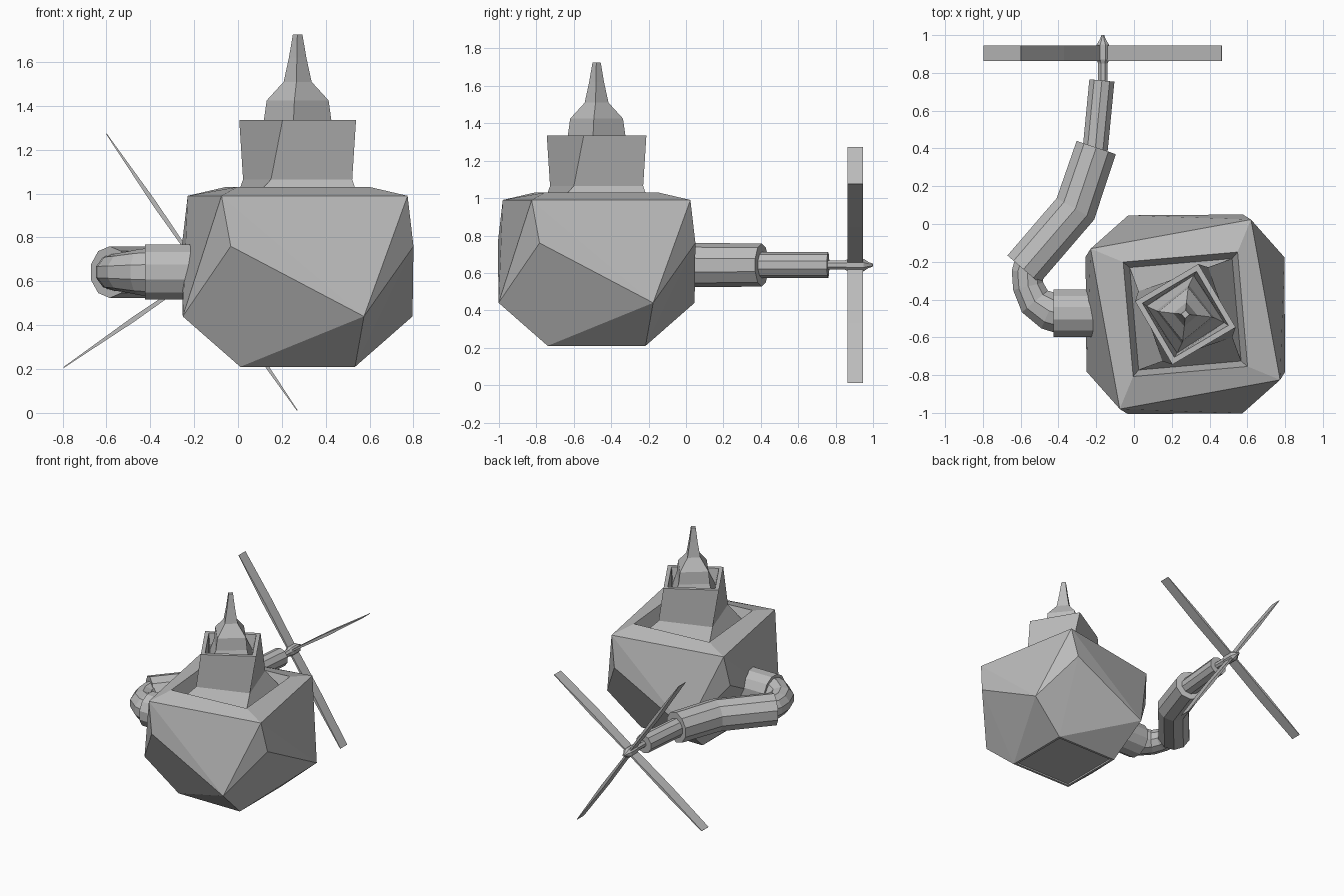
import bpy, bmesh, math
from mathutils import Vector

if "Cube" in bpy.data.objects:
    bpy.data.objects.remove(bpy.data.objects["Cube"])

grey = bpy.data.materials.new("plain grey")
grey.diffuse_color = (0.5, 0.5, 0.5, 1)
grey.use_nodes = True
grey.node_tree.nodes["Principled BSDF"].inputs["Base Color"].default_value = grey.diffuse_color

CX, CY = 0.272, -0.478      # vertical axis of the body
HX, HZ = -0.165, 0.642      # axis of the propeller


def finish(name, bm):
    bmesh.ops.recalc_face_normals(bm, faces=bm.faces)
    me = bpy.data.meshes.new(name)
    bm.to_mesh(me)
    bm.free()
    me.materials.append(grey)
    ob = bpy.data.objects.new(name, me)
    bpy.context.collection.objects.link(ob)
    return ob


def square(bm, r, deg, z):
    """Four corners of a rotated square around the body axis."""
    return [bm.verts.new((CX + r * math.cos(math.radians(deg + 90 * k)),
                          CY + r * math.sin(math.radians(deg + 90 * k)), z))
            for k in range(4)]


def bridge(bm, a, b):
    n = len(a)
    for i in range(n):
        bm.faces.new((a[i], a[(i + 1) % n], b[(i + 1) % n], b[i]))


def loft(bm, start, rings, cap=True):
    last = start
    for ring in rings:
        new = square(bm, *ring)
        if last:
            bridge(bm, last, new)
        last = new
    if cap:
        bm.faces.new(last)


def tube(name, path, radii, sides=10, z=HZ):
    """Capped tube with mitred bends along a level path."""
    bm = bmesh.new()
    pts = [Vector(p) for p in path]
    last = None
    for i, p in enumerate(pts):
        a = (p - pts[i - 1]).normalized() if i else None
        b = (pts[i + 1] - p).normalized() if i < len(pts) - 1 else None
        t = ((a or b) + (b or a)).normalized()
        stretch = 1 / max(0.5, t.dot(a or b))
        side = Vector((t.y, -t.x)) * stretch
        ring = []
        for k in range(sides):
            u = 2 * math.pi * (k + 0.5) / sides
            q = p + side * radii[i] * math.cos(u)
            ring.append(bm.verts.new((q.x, q.y, z + radii[i] * math.sin(u))))
        if last:
            bridge(bm, last, ring)
        else:
            bm.faces.new(ring)
        last = ring
    bm.faces.new(last)
    return finish(name, bm)


# Faceted body: hull of twisted squares
bm = bmesh.new()
bottom = square(bm, 0.37, 45, 0.21)
square(bm, 0.605, 30, 0.44)
square(bm, 0.61, 60, 0.76)
top = square(bm, 0.61, 55.3, 0.99)
bmesh.ops.convex_hull(bm, input=bm.verts)
ends = [f for f in bm.faces if all(v.co.z > 0.98 for v in f.verts)
        or all(v.co.z < 0.22 for v in f.verts)]
bmesh.ops.delete(bm, geom=ends, context='FACES_KEEP_BOUNDARY')
# Rim, sunken ledge, twisted upper block and its hollow
loft(bm, top, [(0.43, 50, 1.03), (0.385, 50, 0.93), (0.277, 64, 1.065),
               (0.275, 75.5, 1.335), (0.235, 75.5, 1.335),
               (0.21, 78, 1.22), (0.155, 83, 1.335), (0.142, 84, 1.425),
               (0.064, 85, 1.51), (0.04, 85, 1.62), (0.022, 86, 1.725)])
# Shallow inset underneath
loft(bm, bottom, [(0.345, 45, 0.21), (0.345, 45, 0.222)])
finish("body_and_spire", bm)

# Jointed arm
tube("arm_socket", [(-0.10, -0.472), (-0.425, -0.472)], [0.13, 0.13], 12)
tube("arm_elbow", [(-0.40, -0.472), (-0.45, -0.46), (-0.525, -0.41),
                   (-0.56, -0.33), (-0.565, -0.26), (-0.53, -0.18)],
     [0.11, 0.105, 0.09, 0.085, 0.085, 0.1], 10)
tube("upper_arm", [(-0.585, -0.24), (-0.31, 0.08), (-0.2, 0.405)],
     [0.118, 0.118, 0.115])
tube("forearm", [(-0.215, 0.30), (-0.20, 0.45), (-0.17, 0.76)],
     [0.07, 0.07, 0.07])
tube("propeller_shaft", [(HX, 0.74), (HX, 0.88)], [0.027, 0.027], 8)
tube("propeller_hub", [(HX, 0.845), (HX, 0.87), (HX, 0.95), (HX, 0.975), (HX, 1.0)],
     [0.025, 0.036, 0.036, 0.018, 0.008], 8)

# Four slender blades
for k in range(4):
    a = math.radians(124.6 + 90 * k)
    d = Vector((math.cos(a), 0, math.sin(a)))
    n = Vector((-math.sin(a), 0, math.cos(a)))
    bm = bmesh.new()
    last = None
    for dist, half in ((0.02, 0.006), (0.38, 0.011), (0.766, 0.002)):
        c = Vector((HX, 0.904, HZ)) + d * dist
        ring = [bm.verts.new(c + n * (half * s) + Vector((0, 0.041 * t, 0)))
                for s, t in ((1, 1), (1, -1), (-1, -1), (-1, 1))]
        if last:
            bridge(bm, last, ring)
        else:
            bm.faces.new(ring)
        last = ring
    bm.faces.new(last)
    finish("propeller_blade_%d" % (k + 1), bm)
